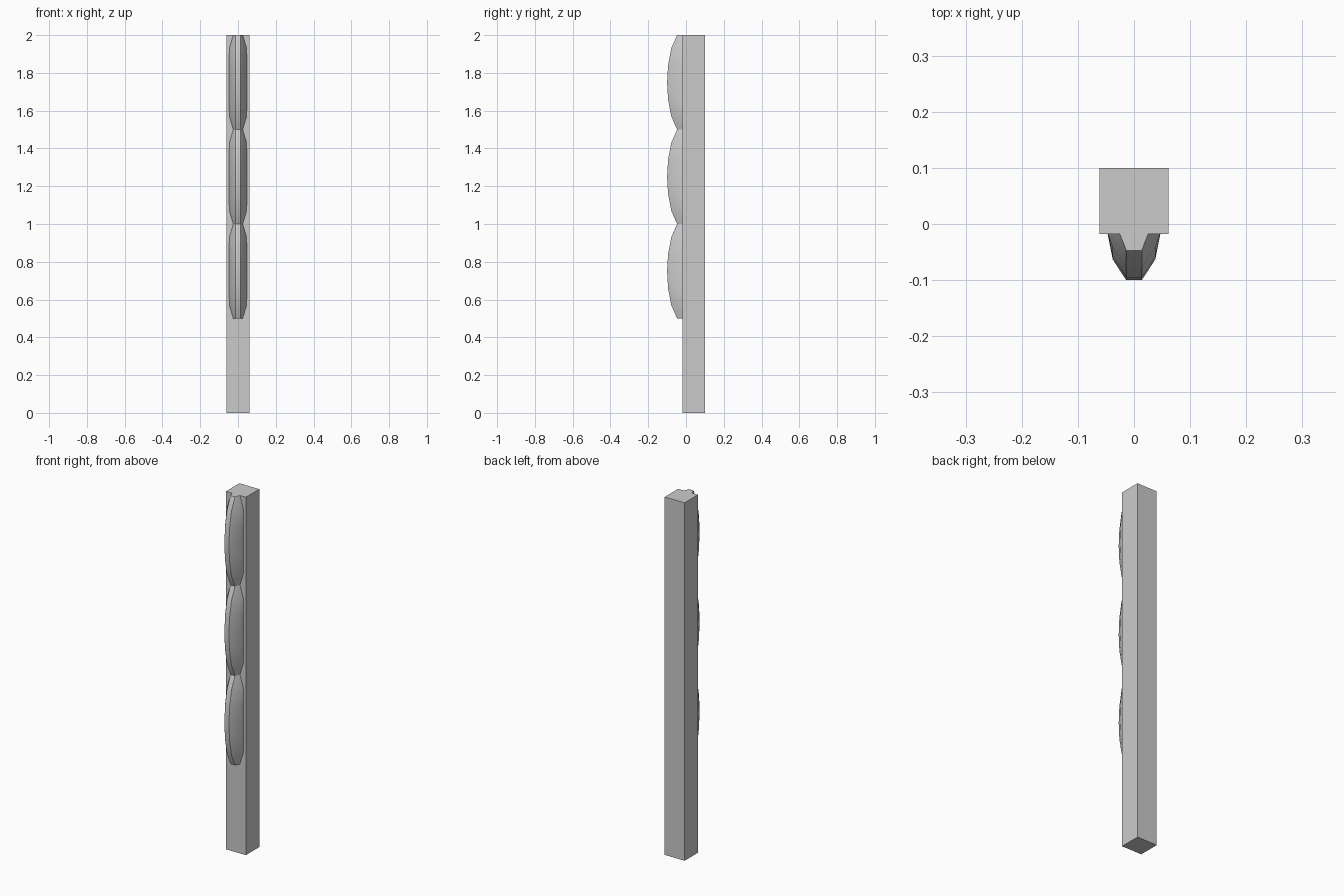
import bpy
import bmesh

cube = bpy.data.objects.get("Cube")
if cube:
    bpy.data.objects.remove(cube)

grey = bpy.data.materials.new("light grey")
grey.use_nodes = True
colour = (0.6, 0.6, 0.6, 1)
grey.diffuse_color = colour
grey.node_tree.nodes["Principled BSDF"].inputs["Base Color"].default_value = colour

HALF, BACK, FACE, TOP = 0.0615, 0.1, -0.018, 2.0


def finish(bm, name):
    bmesh.ops.recalc_face_normals(bm, faces=bm.faces)
    mesh = bpy.data.meshes.new(name)
    bm.to_mesh(mesh)
    bm.free()
    mesh.materials.append(grey)
    obj = bpy.data.objects.new(name, mesh)
    bpy.context.collection.objects.link(obj)
    return obj


# Square post
bm = bmesh.new()
bmesh.ops.create_cube(bm, size=1)
bmesh.ops.scale(bm, vec=(2 * HALF, BACK - FACE, TOP), verts=bm.verts)
bmesh.ops.translate(bm, vec=(0, (BACK + FACE) / 2, TOP / 2), verts=bm.verts)
finish(bm, "post")

# Lobe sections: height from centre, front y, middle x, middle y, base half width
half_lobe = [
    (0.25, -0.047, 0.019, -0.033, 0.025),
    (0.18, -0.078, 0.038, -0.042, 0.046),
    (0.09, -0.095, 0.038, -0.058, 0.047),
    (0.0, -0.1, 0.038, -0.063, 0.047),
]
sections = [(-s[0], *s[1:]) for s in half_lobe[:-1]] + half_lobe[::-1]


def lobe(name, centre):
    bm = bmesh.new()
    rings = []
    for dz, front, mid_x, mid_y, base in sections:
        side = [(base, FACE), (mid_x, mid_y), (0.014, front)]
        outline = side + [(-x, y) for x, y in reversed(side)]
        rings.append([bm.verts.new((x, y, centre + dz)) for x, y in outline])
    for low, high in zip(rings, rings[1:]):
        for i in range(len(low)):
            j = (i + 1) % len(low)
            bm.faces.new((low[i], low[j], high[j], high[i]))
    bm.faces.new(rings[0])
    bm.faces.new(rings[-1])
    obj = finish(bm, name)
    bpy.ops.object.select_all(action="DESELECT")
    obj.select_set(True)
    bpy.context.view_layer.objects.active = obj
    bpy.ops.object.shade_smooth_by_angle(angle=0.52)


# Three lobes stacked up the front
for name, centre in (("lower_lobe", 0.75), ("middle_lobe", 1.25), ("upper_lobe", 1.75)):
    lobe(name, centre)
